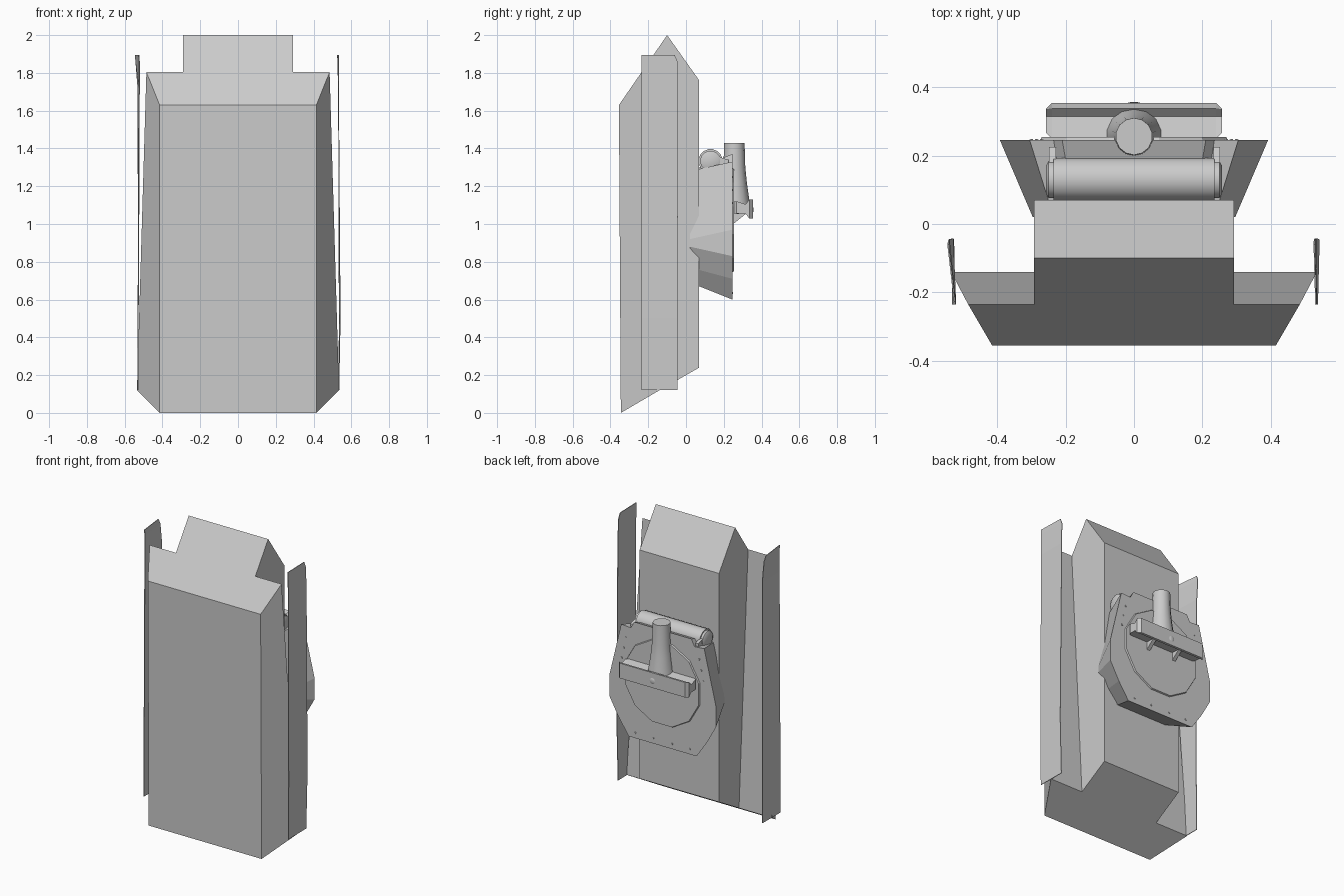
import bpy, bmesh, math
from mathutils import Matrix, Vector

if "Cube" in bpy.data.objects:
    bpy.data.objects.remove(bpy.data.objects["Cube"])


def make(name, verts, faces):
    me = bpy.data.meshes.new(name)
    me.from_pydata(verts, [], faces)
    bm = bmesh.new()
    bm.from_mesh(me)
    bmesh.ops.recalc_face_normals(bm, faces=bm.faces)
    bm.to_mesh(me)
    bm.free()
    ob = bpy.data.objects.new(name, me)
    bpy.context.collection.objects.link(ob)
    return ob


def loft(name, rings):
    """Skin equal-length rings and cap both ends."""
    n = len(rings[0])
    verts = [p for r in rings for p in r]
    faces = [list(range(n)), list(range((len(rings) - 1) * n, len(rings) * n))]
    for k in range(len(rings) - 1):
        for i in range(n):
            j = (i + 1) % n
            faces.append([k * n + i, k * n + j, (k + 1) * n + j, (k + 1) * n + i])
    return make(name, verts, faces)


def turned(name, profile, sides, origin, axis, smooth=None):
    """Revolve (distance, radius) pairs along an axis."""
    rot = Vector((0, 0, 1)).rotation_difference(Vector(axis)).to_matrix()
    rings = []
    for d, r in profile:
        ring = []
        for i in range(sides):
            a = 2 * math.pi * (i + 0.5) / sides
            ring.append(Vector(origin) + rot @ Vector((r * math.cos(a), r * math.sin(a), d)))
        rings.append(ring)
    ob = loft(name, rings)
    if smooth:
        bpy.context.view_layer.objects.active = ob
        ob.select_set(True)
        bpy.ops.object.shade_smooth_by_angle(angle=math.radians(smooth))
        ob.select_set(False)
    return ob


def outline(half, y):
    """Mirror an (x, z) half outline to a full ring at depth y."""
    return [(x, y, z) for x, z in half] + [(-x, y, z) for x, z in reversed(half)]


# Main body: wide front with slanted sides, narrow block behind
half = dict(A=(.415, -.355, 1.63), B=(.415, -.345, 0), C=(.535, -.14, .12),
            D=(.485, -.235, 1.804), E=(.292, -.235, 1.804), F=(.292, -.14, .12),
            G=(.292, -.10, 2.0), H=(.292, .07, 1.76), I=(.292, .07, .24))
keys = "ABCDEFGHI"
verts = [half[k] for k in keys] + [(-half[k][0], *half[k][1:]) for k in keys]
idx = {k: i for i, k in enumerate(keys + keys.lower())}
polys = ["bBAa", "BCDA", "bcda", "CFED", "cfed", "FIHGE", "fihge",
         "aADEGged", "GHhg", "HIih", "BbcfiIFC"]
make("main_body", verts, [[idx[c] for c in p] for p in polys])

# Thin, slightly twisted side panels: rows of z, front x, back x, front y, back y
panels = {
    "left_side_panel": [(.12, -.530, -.530, -.235, -.045), (1.0, -.525, -.528, -.235, -.045),
                        (1.72, -.522, -.530, -.235, -.042), (1.86, -.522, -.541, -.235, -.045),
                        (1.895, -.524, -.544, -.235, -.06)],
    "right_side_panel": [(.12, .534, .532, -.235, -.045), (.5, .536, .541, -.235, -.045),
                         (1.72, .533, .532, -.235, -.042), (1.86, .532, .528, -.235, -.045),
                         (1.895, .532, .527, -.235, -.06)],
}
for name, rows in panels.items():
    vs = [p for z, xf, xb, yf, yb in rows for p in ((xf, yf, z), (xb, yb, z))]
    fs = [[2 * i, 2 * i + 1, 2 * i + 3, 2 * i + 2] for i in range(len(rows) - 1)]
    ob = make(name, vs, fs)
    m = ob.modifiers.new("thickness", "SOLIDIFY")
    m.thickness = 0.004
    m.offset = 0

# Rear casing flaring out from the block
inner = [(.17, .69), (.24, .77), (.296, .88), (.296, .92), (.235, 1.28), (.20, 1.275), (.17, 1.28)]
outer = [(.25, .60), (.325, .71), (.392, .83), (.392, .97), (.305, 1.33), (.235, 1.325), (.21, 1.37)]
loft("rear_casing", [outline(inner, .02), outline(outer, .245)])

# Faceted round cover on the casing
turned("round_cover", [(0, .285), (.011, .28)], 12, (0, .243, 1.02), (0, 1, 0))

# Horizontal roller with end flanges
turned("hinge_roller", [(-.235, .064), (.235, .064)], 16, (0, .13, 1.333), (1, 0, 0), 30)
for s in (-1, 1):
    turned("roller_end_cap", [(.225, .055), (.25, .055), (.257, .042)], 16,
           (0, .13, 1.333), (s, 0, 0), 30)
    x = s * .24
    loft("roller_bracket", [[(x + d, .13, 1.28), (x + d, .225, 1.28), (x + d, .225, 1.34),
                             (x + d, .13, 1.37)] for d in (-.008, .012)])

# Tapered upright post
turned("handle_post", [(0, .083), (.03, .079), (.12, .066), (.2, .058), (.33, .054)],
       14, (0, .256, 1.10), (0, 0, 1), 30)

# Cross bar with tapered ends
prof = [(.25, 1.055), (.25, 1.12), (.315, 1.105), (.338, 1.128), (.354, 1.13),
        (.354, 1.03), (.34, 1.028), (.318, 1.052)]
rings = []
for x, pull in ((-.258, .018), (-.24, 0), (.24, 0), (.258, .018)):
    rings.append([(x, min(max(y, .25 + pull), .354 - pull), z) for y, z in prof])
loft("handle_cross_bar", rings)

# Centre boss on the bar and small fins beneath it
turned("bar_boss", [(0, .025), (.005, .018), (.007, .006)], 12, (0, .350, 1.075), (0, 1, 0), 60)
for s in (-1, 1):
    x = s * .1
    loft("bar_fin", [[(x + d, .25, 1.06), (x + d, .325, 1.06), (x + d, .25, 1.0)]
                     for d in (-.012, .012)])

# Rivets near the casing corners
for s in (-1, 1):
    for x, z in ((.2, .635), (.07, .635), (.27, 1.25), (.285, 1.18), (.3, 1.11)):
        turned("casing_rivet", [(0, .007), (.004, .005)], 6, (s * x, .244, z), (0, 1, 0))
